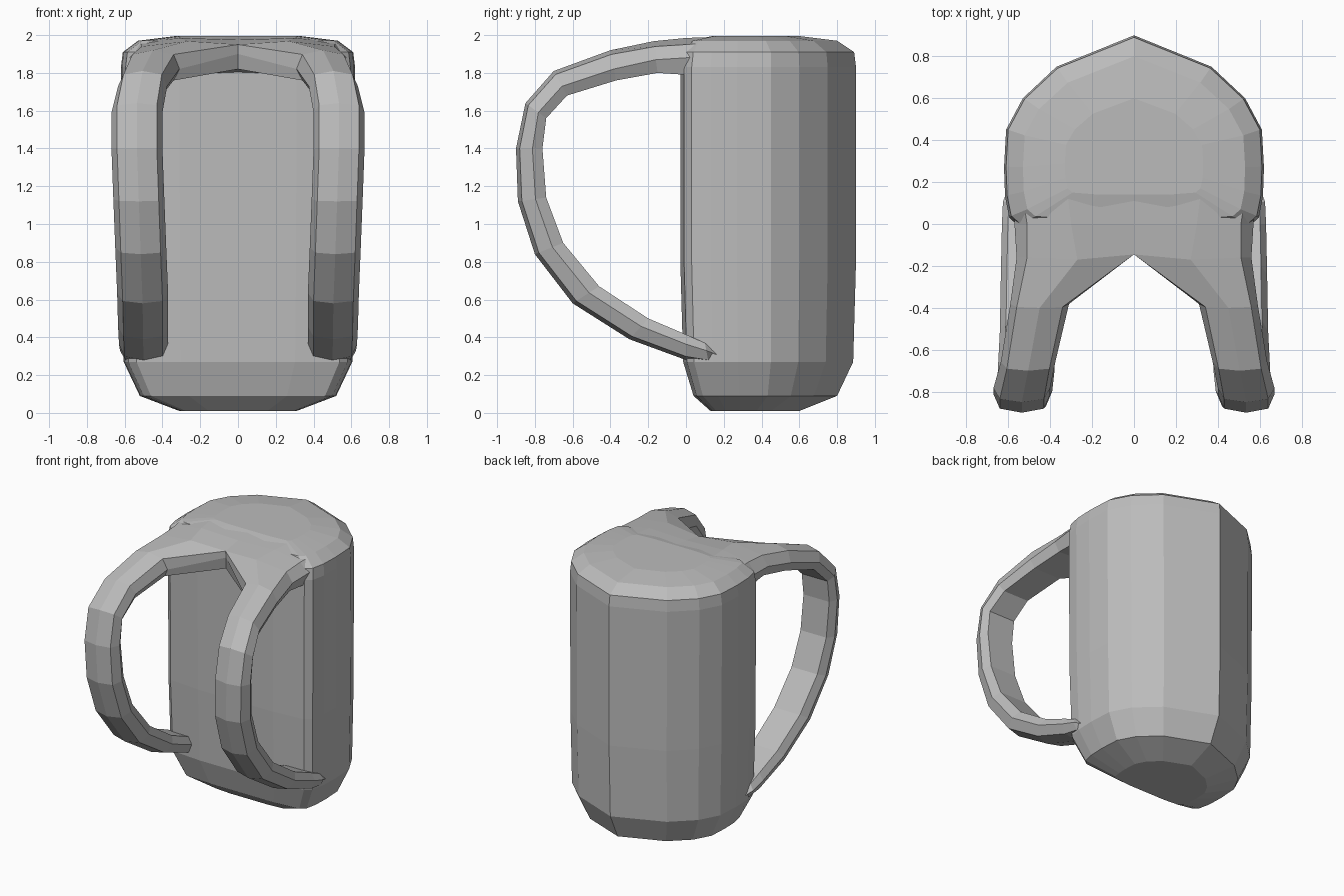
import bpy, bmesh

if "Cube" in bpy.data.objects:
    bpy.data.objects.remove(bpy.data.objects["Cube"])

grey = bpy.data.materials.new("grey fabric")
grey.diffuse_color = (0.5, 0.5, 0.5, 1)
grey.use_nodes = True
grey.node_tree.nodes["Principled BSDF"].inputs["Base Color"].default_value = grey.diffuse_color


def loft(bm, rings, closed_ends=True):
    """Skin a list of closed rings of equal point count."""
    loops = [[bm.verts.new(p) for p in r] for r in rings]
    n = len(loops[0])
    for a, b in zip(loops, loops[1:]):
        for i in range(n):
            j = (i + 1) % n
            bm.faces.new((a[i], a[j], b[j], b[i]))
    if closed_ends:
        bm.faces.new(loops[0])
        bm.faces.new(loops[-1])


def finish(bm, name):
    bmesh.ops.remove_doubles(bm, verts=bm.verts, dist=0.0005)
    bmesh.ops.recalc_face_normals(bm, faces=bm.faces)
    me = bpy.data.meshes.new(name)
    bm.to_mesh(me)
    bm.free()
    me.materials.append(grey)
    ob = bpy.data.objects.new(name, me)
    bpy.context.collection.objects.link(ob)
    return ob


# Bag body: half plan outline, mirrored, stacked with rounded base and top
half = [(0, -.03), (.31, -.03), (.55, -.01), (.595, .03), (.615, .13), (.62, .27),
        (.61, .45), (.53, .6), (.37, .75), (0, .9)]
plan = half + [(-x, y) for x, y in half[-2:0:-1]]
# height, half width, front y, back y
levels = [(.01, .31, .13, .6), (.09, .52, .04, .8), (.27, .605, -.015, .885),
          (.8, .615, -.03, .9), (1.83, .62, -.03, .9), (1.91, .61, -.02, .89),
          (1.97, .53, .02, .8), (1.995, .33, .14, .6)]
rings = []
for z, w, y0, y1 in levels:
    rings.append([(x / .62 * w, y0 + (y + .03) / .93 * (y1 - y0), z) for x, y in plan])
bm = bmesh.new()
loft(bm, rings)
finish(bm, "bag_body")

# Shoulder straps: outer (y, z), inner (y, z), inner and outer x of each section
sections = [((.17, .30), (.17, .31), .40, .60),
            ((.12, .265), (.10, .37), .37, .625),
            ((0, .28), (.0, .415), .37, .63),
            ((-.30, .39), (-.20, .50), .37, .635),
            ((-.60, .58), (-.46, .67), .37, .64),
            ((-.80, .84), (-.65, .90), .38, .65),
            ((-.89, 1.12), (-.74, 1.14), .39, .66),
            ((-.90, 1.40), (-.76, 1.40), .40, .67),
            ((-.85, 1.64), (-.74, 1.56), .40, .67),
            ((-.70, 1.81), (-.63, 1.68), .375, .635),
            ((-.40, 1.92), (-.37, 1.76), .31, .59)]


def lerp(a, b, t):
    return a + (b - a) * t


strap_rings = []
for o, i, xa, xb in sections:
    # (x fraction, depth fraction) of the rounded strap section
    shape = [(0, .62), (.11, .14), (.5, 0), (.89, .14), (1, .62), (.89, 1), (.11, 1)]
    strap_rings.append([(lerp(xa, xb, u), lerp(o[0], i[0], d), lerp(o[1], i[1], d))
                        for u, d in shape])
# The straps widen into one shoulder yoke that runs into the bag top
strap_rings.append([(0, -.14, 1.90), (0, -.145, 1.95), (.27, -.17, 1.968), (.51, -.16, 1.94),
                    (.56, -.16, 1.87), (.53, -.15, 1.80), (0, -.14, 1.82)])
strap_rings.append([(0, .0, 1.90), (0, .0, 1.975), (.30, .0, 1.985), (.51, .0, 1.95),
                    (.57, .0, 1.88), (.54, .0, 1.79), (0, .0, 1.80)])
strap_rings.append([(0, .16, 1.90), (0, .16, 1.995), (.32, .16, 1.99), (.53, .13, 1.96),
                    (.58, .13, 1.90), (.55, .13, 1.80), (0, .16, 1.80)])
for side, name in ((1, "right_strap"), (-1, "left_strap")):
    bm = bmesh.new()
    loft(bm, [[(side * x, y, z) for x, y, z in r] for r in strap_rings])
    finish(bm, name)
